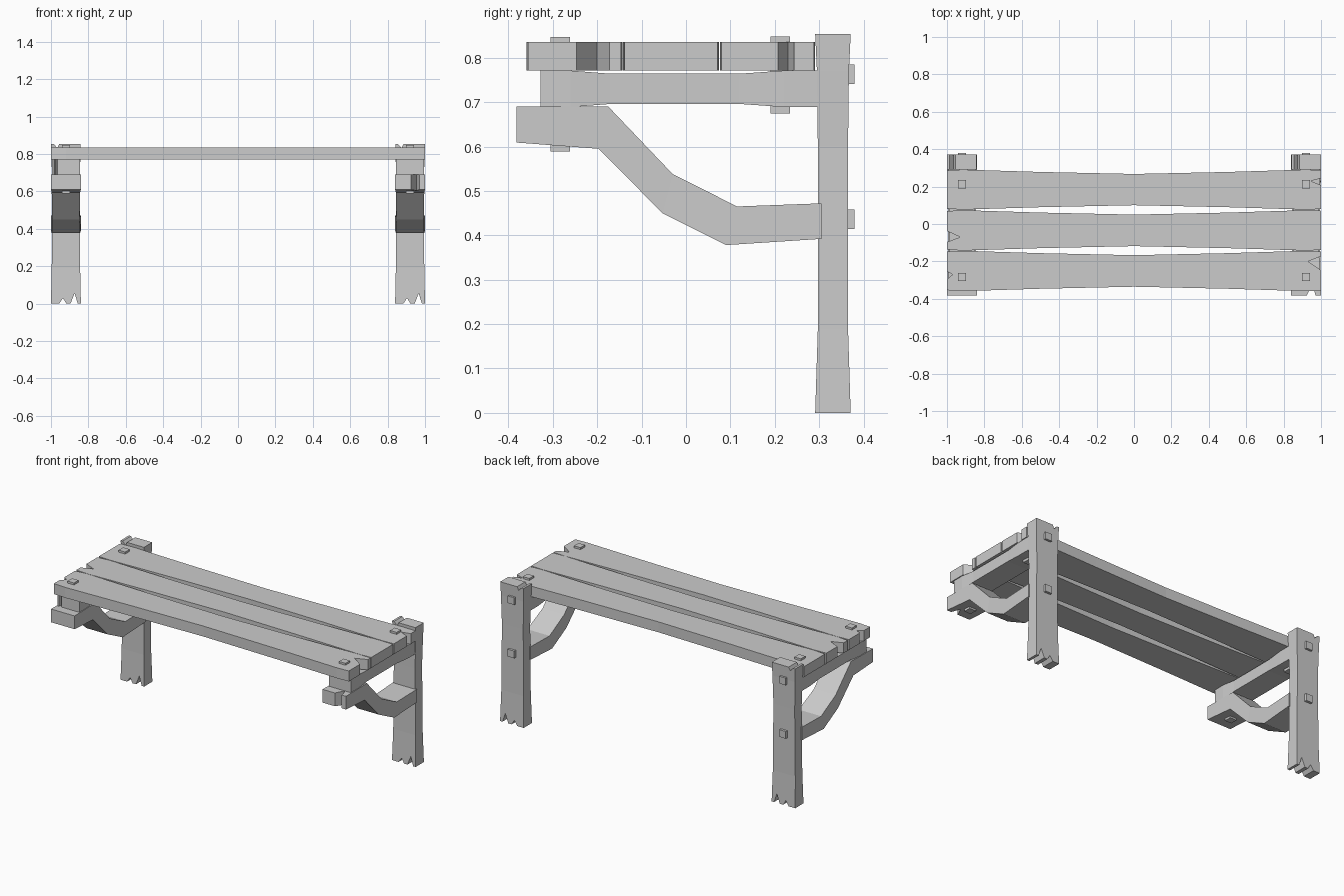
import bpy, bmesh
from mathutils import Vector

if "Cube" in bpy.data.objects:
    bpy.data.objects.remove(bpy.data.objects["Cube"])

wood = bpy.data.materials.new("grey wood")
wood.diffuse_color = (0.6, 0.6, 0.6, 1)
wood.use_nodes = True
wood.node_tree.nodes["Principled BSDF"].inputs["Base Color"].default_value = wood.diffuse_color


def loft(name, rings):
    """Flat-faced solid through a list of equal-sized vertex rings."""
    bm = bmesh.new()
    loops = [[bm.verts.new(Vector(p)) for p in r] for r in rings]
    n = len(loops[0])
    for a, b in zip(loops, loops[1:]):
        for i in range(n):
            j = (i + 1) % n
            bm.faces.new((a[i], a[j], b[j], b[i]))
    bm.faces.new(loops[0][::-1])
    bm.faces.new(loops[-1])
    bmesh.ops.recalc_face_normals(bm, faces=bm.faces[:])
    me = bpy.data.meshes.new(name)
    bm.to_mesh(me)
    bm.free()
    me.materials.append(wood)
    ob = bpy.data.objects.new(name, me)
    bpy.context.collection.objects.link(ob)
    return ob


def box(name, c, s):
    rect = lambda z: [(c[0] + i * s[0] / 2, c[1] + j * s[1] / 2, z)
                      for i, j in ((-1, -1), (1, -1), (1, 1), (-1, 1))]
    return loft(name, [rect(c[2] - s[2] / 2), rect(c[2] + s[2] / 2)])


def notch(ob, tri, axis):
    """Cut a triangular crack through the part along the y or z axis."""
    put = (lambda a, b, d: (a, d, b)) if axis == "y" else (lambda a, b, d: (a, b, d))
    lo, hi = (0.2, 0.5) if axis == "y" else ((0.5, 0.73) if "brace" in ob.name else (0.6, 0.95))
    cutter = loft("crack_cutter", [[put(a, b, d) for a, b in tri] for d in (lo, hi)])
    cutter.hide_render = True
    mod = ob.modifiers.new("crack", "BOOLEAN")
    mod.operation, mod.solver, mod.object = "DIFFERENCE", "EXACT", cutter
    bpy.context.view_layer.objects.active = ob
    bpy.ops.object.modifier_apply(modifier=mod.name)
    bpy.data.objects.remove(cutter)


# Seat planks, waisted towards the middle
planks = []
for label, y, half in (("front", -0.251, 0.108), ("middle", -0.034, 0.108), ("back", 0.184, 0.107)):
    rings = []
    for x, w in ((-1, 0.95), (-0.92, 1), (-0.5, 0.88), (0, 0.78), (0.5, 0.88), (0.92, 1), (1, 0.97)):
        h = half * w
        rings.append([(x, y - h, 0.771), (x, y + h, 0.771), (x, y + h, 0.835), (x, y - h, 0.835)])
    planks.append(loft(label + "_plank", rings))

# Cracks in the plank ends: plank, side, y edge, y edge, tip x, tip y
for k, s, y0, y1, tx, ty in ((0, -1, -0.30, -0.25, 0.97, -0.27), (0, 1, -0.25, -0.17, 0.93, -0.20),
                             (1, -1, -0.098, -0.035, 0.93, -0.07), (2, 1, 0.205, 0.245, 0.945, 0.23)):
    notch(planks[k], [(s * 1.005, y0), (s * 1.005, y1), (s * tx, ty)], "z")

for side, cx in (("left", -0.92), ("right", 0.92)):
    # Leg post with flared foot and head
    post = loft(side + "_post", [
        [(cx - hx, 0.331 - hy, z), (cx + hx, 0.331 - hy, z), (cx + hx, 0.331 + hy, z), (cx - hx, 0.331 + hy, z)]
        for z, hx, hy in ((0, 0.08, 0.04), (0.19, 0.076, 0.034), (0.6, 0.072, 0.034), (0.77, 0.077, 0.036), (0.853, 0.079, 0.04))])
    for x0, x1, tx, z, tz in ((-0.037, 0.003, -0.016, -0.002, 0.03), (0.024, 0.064, 0.046, -0.002, 0.055),
                              (-0.068, -0.034, -0.046, 0.856, 0.832)):
        notch(post, [(cx + x0, z), (cx + x1, z), (cx + tx, tz)], "y")

    # Rail under the seat
    rail = loft(side + "_rail", [
        [(cx - hx, y, 0.73 - hz), (cx + hx, y, 0.73 - hz), (cx + hx, y, 0.73 + hz), (cx - hx, y, 0.73 + hz)]
        for y, hx, hz in ((-0.328, 0.074, 0.041), (-0.26, 0.075, 0.041), (-0.17, 0.07, 0.034),
                          (0.12, 0.07, 0.034), (0.22, 0.074, 0.041), (0.305, 0.074, 0.041))])

    # Bent brace: y/z of lower edge, y/z of upper edge, half width
    brace = loft(side + "_brace", [
        [(cx - hx, ya, za), (cx + hx, ya, za), (cx + hx, yb, zb), (cx - hx, yb, zb)]
        for ya, za, yb, zb, hx in ((-0.382, 0.609, -0.382, 0.69, 0.08), (-0.197, 0.595, -0.175, 0.69, 0.076),
                                   (-0.053, 0.45, -0.03, 0.538, 0.073), (0.09, 0.378, 0.115, 0.465, 0.076),
                                   (0.305, 0.392, 0.305, 0.472, 0.08))])
    # Cracks in the front ends
    if side == "left":
        notch(rail, [(-0.985, -0.335), (-0.965, -0.335), (-0.973, -0.28)], "z")
    else:
        notch(brace, [(0.92, -0.39), (0.972, -0.39), (0.955, -0.32)], "z")

    # Square pegs
    box(side + "_front_peg", (cx, -0.283, 0.718), (0.044, 0.044, 0.258))
    box(side + "_back_peg", (cx, 0.212, 0.761), (0.044, 0.044, 0.173))
    for label, z in (("upper", 0.763), ("lower", 0.436)):
        box(f"{side}_{label}_post_peg", (cx, 0.345, z), (0.044, 0.07, 0.044))
